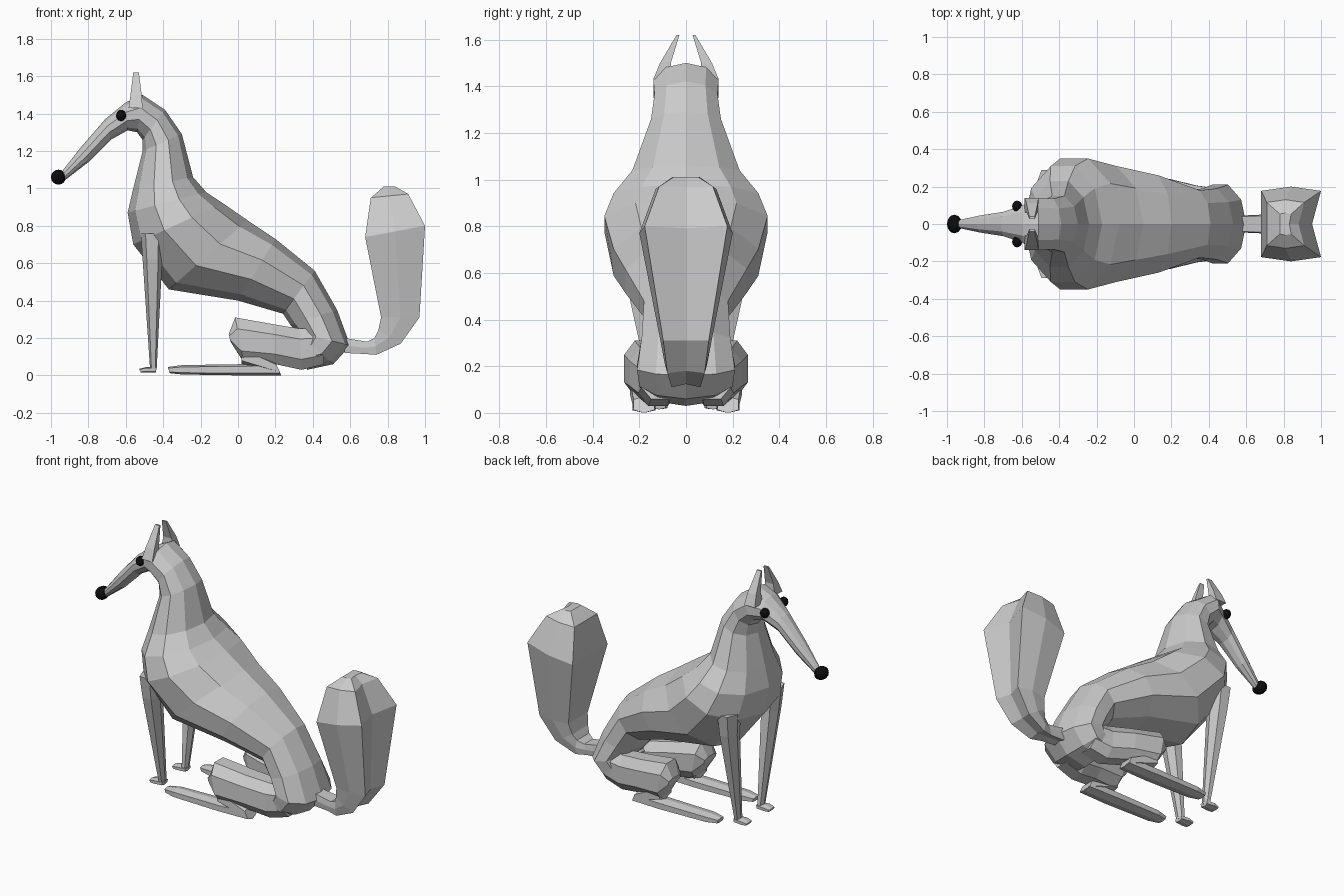
import bpy, bmesh
from math import sin, cos, pi, copysign


def finish(name, bm, color=None):
    bmesh.ops.recalc_face_normals(bm, faces=bm.faces)
    me = bpy.data.meshes.new(name)
    bm.to_mesh(me)
    bm.free()
    ob = bpy.data.objects.new(name, me)
    bpy.context.collection.objects.link(ob)
    if color:
        me.materials.append(color)
    return ob


def loft(name, rings, n=10, power=1.0, dent=1.0, flat=True, side=1):
    """Skin rings given as (top x, top z, bottom x, bottom z, half width, centre y)."""
    bm = bmesh.new()
    loops = []
    for tx, tz, bx, bz, w, yc in rings:
        cx, cz, hx, hz = (tx + bx) / 2, (tz + bz) / 2, (tx - bx) / 2, (tz - bz) / 2
        prof = []
        for i in range(n):
            a = 2 * pi * (i + (0.5 if flat else 0)) / n
            c, s = [copysign(abs(v) ** power, v) if abs(v) > 1e-6 else 0 for v in (cos(a), sin(a))]
            prof.append([c, s])
        my = max(p[0] for p in prof)
        mz = max(p[1] for p in prof if flat or abs(p[0]) > 0.01)
        loop = []
        for c, s in prof:
            v = max(-1, min(1, s / mz))
            if c == 0 and s < 0:
                v *= dent
            loop.append(bm.verts.new((cx + hx * v, side * (yc + w * c / my), cz + hz * v)))
        loops.append(loop)
    for a, b in zip(loops, loops[1:]):
        for i in range(n):
            j = (i + 1) % n
            bm.faces.new((a[i], a[j], b[j], b[i]))
    bm.faces.new(loops[0])
    bm.faces.new(loops[-1])
    return finish(name, bm)


def ball(name, loc, scale, color):
    bm = bmesh.new()
    bmesh.ops.create_uvsphere(bm, u_segments=12, v_segments=8, radius=1)
    bmesh.ops.scale(bm, vec=scale, verts=bm.verts)
    bmesh.ops.translate(bm, vec=loc, verts=bm.verts)
    return finish(name, bm, color)


black = bpy.data.materials.new("black")
black.diffuse_color = (0.004, 0.004, 0.004, 1)

# Snout, head, neck, torso and rump in one skin
loft("body", [
    (-0.95, 1.08, -0.93, 1.04, 0.02, 0),
    (-0.84, 1.22, -0.80, 1.14, 0.045, 0),
    (-0.71, 1.37, -0.68, 1.26, 0.065, 0),
    (-0.60, 1.46, -0.59, 1.31, 0.10, 0),
    (-0.51, 1.50, -0.54, 1.30, 0.14, 0),
    (-0.39, 1.42, -0.51, 1.26, 0.135, 0),
    (-0.30, 1.29, -0.51, 1.20, 0.15, 0),
    (-0.24, 1.06, -0.56, 1.00, 0.23, 0),
    (-0.17, 0.98, -0.59, 0.87, 0.31, 0),
    (-0.08, 0.92, -0.56, 0.70, 0.35, 0),
    (0.05, 0.83, -0.37, 0.46, 0.31, 0),
    (0.20, 0.73, 0.00, 0.40, 0.26, 0),
    (0.41, 0.56, 0.24, 0.33, 0.18, 0),
    (0.53, 0.35, 0.28, 0.27, 0.19, 0),
    (0.60, 0.16, 0.32, 0.23, 0.21, 0),
    (0.51, 0.06, 0.33, 0.22, 0.20, 0),
    (0.37, 0.03, 0.32, 0.21, 0.19, 0),
])

# Thin tail root swelling into a boxy brush with a dented back
loft("tail", [
    (0.57, 0.20, 0.57, 0.12, 0.045, 0),
    (0.69, 0.18, 0.67, 0.115, 0.05, 0),
    (0.73, 0.20, 0.74, 0.11, 0.07, 0),
    (0.75, 0.24, 0.87, 0.17, 0.09, 0),
    (0.765, 0.31, 0.97, 0.31, 0.11, 0),
    (0.68, 0.74, 1.00, 0.80, 0.20, 0),
    (0.71, 0.95, 0.91, 0.97, 0.13, 0),
    (0.78, 1.01, 0.84, 1.01, 0.06, 0),
], n=8, power=0.35, dent=0.7, flat=False)

for side, word in ((-1, "right"), (1, "left")):
    # Ear
    loft("ear_" + word, [
        (-0.585, 1.43, -0.51, 1.43, 0.04, 0.10),
        (-0.575, 1.50, -0.515, 1.50, 0.023, 0.088),
        (-0.56, 1.62, -0.53, 1.62, 0.006, 0.034),
    ], n=4, side=side)
    # Front leg and paw
    loft("front_leg_" + word, [
        (-0.40, 0.76, -0.52, 0.76, 0.07, 0.22),
        (-0.405, 0.62, -0.51, 0.62, 0.06, 0.21),
        (-0.435, 0.03, -0.47, 0.03, 0.025, 0.115),
    ], n=6, power=0.8, side=side)
    loft("front_paw_" + word, [
        (-0.435, 0.045, -0.44, 0.015, 0.028, 0.115),
        (-0.49, 0.045, -0.49, 0.015, 0.035, 0.115),
        (-0.53, 0.035, -0.52, 0.015, 0.028, 0.115),
    ], n=6, power=0.7, side=side)
    # Folded hind leg: thigh, shin and long foot
    loft("thigh_" + word, [
        (0.44, 0.25, 0.46, 0.06, 0.08, 0.11),
        (0.33, 0.25, 0.34, 0.03, 0.085, 0.12),
        (0.18, 0.275, 0.20, 0.06, 0.09, 0.15),
        (-0.015, 0.31, 0.03, 0.07, 0.09, 0.175),
        (-0.05, 0.22, -0.04, 0.18, 0.06, 0.18),
    ], n=8, power=0.8, side=side)
    loft("shin_" + word, [
        (0.02, 0.16, 0.02, 0.06, 0.06, 0.18),
        (0.20, 0.07, 0.23, 0.005, 0.045, 0.18),
    ], n=6, power=0.7, side=side)
    loft("hind_foot_" + word, [
        (0.20, 0.065, 0.23, 0.0, 0.045, 0.18),
        (0.02, 0.06, 0.02, 0.0, 0.05, 0.18),
        (-0.30, 0.055, -0.30, 0.005, 0.045, 0.18),
        (-0.375, 0.045, -0.365, 0.012, 0.03, 0.18),
    ], n=6, power=0.7, side=side)
    # Eye
    ball("eye_" + word, (-0.625, side * 0.095, 1.39), (0.027, 0.03, 0.03), black)

# Nose
ball("nose", (-0.96, 0, 1.06), (0.04, 0.05, 0.04), black)
